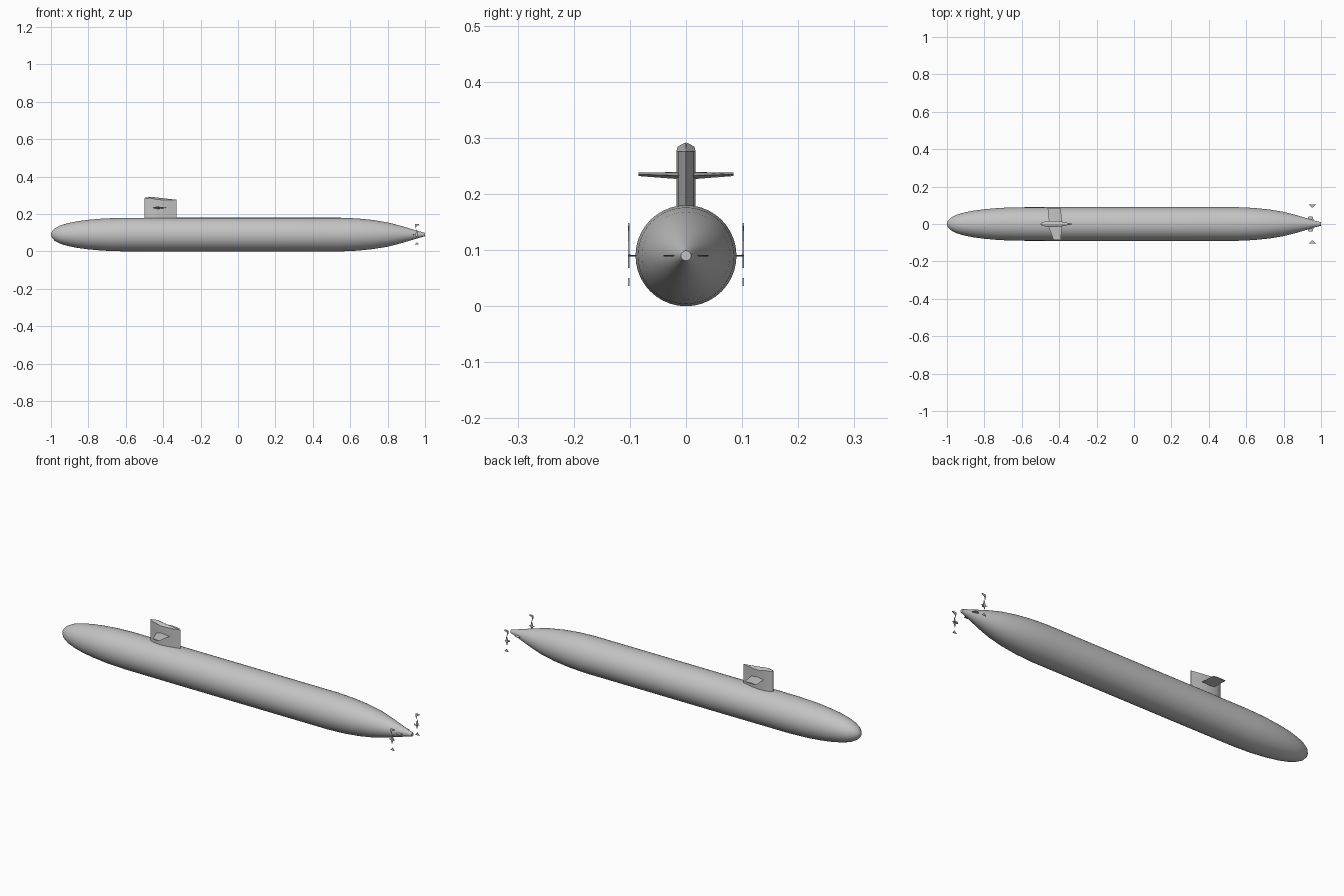
import bpy, bmesh, math

cube = bpy.data.objects.get("Cube")
if cube:
    bpy.data.objects.remove(cube, do_unlink=True)

grey = bpy.data.materials.new("hull_grey")
grey.use_nodes = True
grey.diffuse_color = (0.55, 0.55, 0.55, 1)
grey.node_tree.nodes["Principled BSDF"].inputs["Base Color"].default_value = (0.55, 0.55, 0.55, 1)

AXIS = 0.09


def finish(name, bm, angle):
    bmesh.ops.recalc_face_normals(bm, faces=bm.faces)
    mesh = bpy.data.meshes.new(name)
    bm.to_mesh(mesh)
    bm.free()
    mesh.materials.append(grey)
    obj = bpy.data.objects.new(name, mesh)
    bpy.context.collection.objects.link(obj)
    bpy.ops.object.select_all(action='DESELECT')
    obj.select_set(True)
    bpy.context.view_layer.objects.active = obj
    bpy.ops.object.shade_smooth_by_angle(angle=math.radians(angle))
    return obj


def loft(name, rings, angle=35):
    """Skin a row of equally sized point rings and cap both ends."""
    bm = bmesh.new()
    loops = [[bm.verts.new(p) for p in ring] for ring in rings]
    for a, b in zip(loops, loops[1:]):
        for i in range(len(a)):
            j = (i + 1) % len(a)
            bm.faces.new((a[i], a[j], b[j], b[i]))
    bm.faces.new(loops[0])
    bm.faces.new(loops[-1])
    return finish(name, bm, angle)


def circle(x, r, n=40):
    return [(x, r * math.cos(math.tau * i / n), AXIS + r * math.sin(math.tau * i / n))
            for i in range(n)]


# Hull: blunt bow, parallel middle, long tapered stern
profile = [(-1, .004), (-.995, .017), (-.98, .033), (-.95, .049), (-.91, .061),
           (-.86, .071), (-.8, .079), (-.72, .086), (-.62, .0895), (-.3, .09),
           (.2, .09), (.55, .09), (.64, .086), (.72, .078), (.8, .065),
           (.87, .047), (.93, .029), (.97, .017), (1, .009)]
loft("hull", [circle(x, r) for x, r in profile], 50)

# Sail: foil plan with a low ridged roof
plan = [(-.5, .002), (-.49, .009), (-.465, .015), (-.43, .017), (-.39, .013), (-.36, .007), (-.33, .001)]
outline = plan + [(x, -y) for x, y in reversed(plan)]


def roof(x):
    return .285 - .05 * (x + .5) + .006 * math.exp(-((x + .47) / .02) ** 2)


loft("sail", [[(x, y, .16) for x, y in outline],
              [(x, y, roof(x) - .3 * abs(y)) for x, y in outline],
              [(x, y * .05, roof(x) + .2 * abs(y)) for x, y in outline]], 30)


# Thin lens-shaped fin running outward along y
def fin(name, side, sections):
    rings = []
    for y, front, back, z, t in sections:
        mid = front + (back - front) * .4
        rings.append([(front, side * y, z), (mid, side * y, z + t),
                      (back, side * y, z), (mid, side * y, z - t)])
    loft(name, rings, 25)


for side, label, tip in ((-1, "right", -.43), (1, "left", -.462)):
    # Sail planes
    fin(label + "_sail_plane", side, [(0, -.465, -.38, .233, .008), (.02, -.455, -.385, .233, .006),
                                      (.085, tip, -.392, .235, .003)])
    # Stern plane stubs
    fin(label + "_stern_plane", side, [(0, .91, .965, AXIS, .003), (.04, .935, .955, AXIS, .001)])
    # Outer plane tips beside the stern
    fin(label + "_plane_tip", side, [(.088, .95, .955, AXIS, .001), (.103, .935, .972, AXIS, .002)])

    # End plate pieces: a slender centre blade, upper flag and lower triangle
    pieces = {
        "centre": [(.954, .068), (.962, .09), (.956, .118), (.948, .09)],
        "upper": [(.949, .118), (.955, .135), (.97, .143), (.966, .148), (.946, .146)],
        "lower": [(.945, .036), (.968, .036), (.957, .05)],
    }
    for piece, pts in pieces.items():
        loft(f"{label}_end_plate_{piece}",
             [[(x, side * y, z) for x, z in pts] for y in (.101, .1035)], 20)
